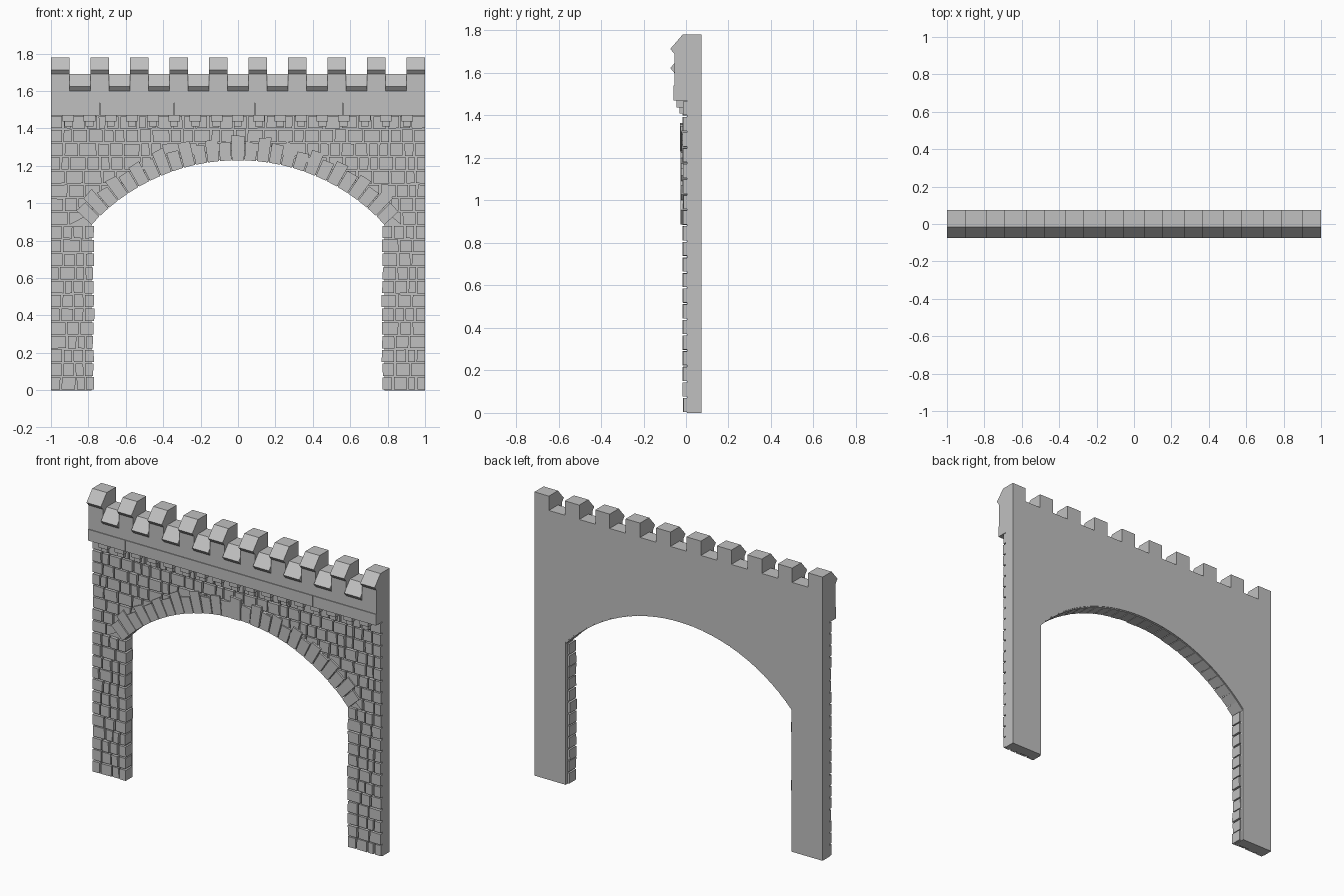
import bpy, bmesh, math, random
from mathutils import Vector

if "Cube" in bpy.data.objects:
    bpy.data.objects.remove(bpy.data.objects["Cube"])

random.seed(7)
stone_grey = bpy.data.materials.new("stone grey")
stone_grey.diffuse_color = (0.53, 0.53, 0.53, 1)
stone_grey.use_nodes = True
stone_grey.node_tree.nodes["Principled BSDF"].inputs["Base Color"].default_value = stone_grey.diffuse_color

R, ZC = 1.063, 0.167          # arch circle radius and centre height
BACK = 0.074


def prism(bm, pts, offset):
    """Extrude a closed planar outline along an offset vector."""
    a = [bm.verts.new(p) for p in pts]
    b = [bm.verts.new(Vector(p) + Vector(offset)) for p in pts]
    n = len(pts)
    faces = [bm.faces.new(a), bm.faces.new(b[::-1])]
    for i in range(n):
        j = (i + 1) % n
        faces.append(bm.faces.new((a[j], a[i], b[i], b[j])))
    bmesh.ops.recalc_face_normals(bm, faces=faces)


def front_prism(bm, xz, y0, y1):
    prism(bm, [(x, y0, z) for x, z in xz], (0, y1 - y0, 0))


def box(bm, x0, x1, y0, y1, z0, z1):
    front_prism(bm, [(x0, z0), (x1, z0), (x1, z1), (x0, z1)], y0, y1)


def finish(bm, name):
    me = bpy.data.meshes.new(name)
    bm.to_mesh(me)
    bm.free()
    me.materials.append(stone_grey)
    ob = bpy.data.objects.new(name, me)
    bpy.context.collection.objects.link(ob)
    return ob


# Plain backing wall with the arched opening
bm = bmesh.new()
rs, jamb = R + 0.006, 0.783
half = math.asin(jamb / rs)
outline = [(-1, 0), (-jamb, 0)]
for i in range(41):
    a = -half + 2 * half * i / 40
    outline.append((rs * math.sin(a), ZC + rs * math.cos(a)))
outline += [(jamb, 0), (1, 0), (1, 1.54), (-1, 1.54)]
front_prism(bm, outline, 0.005, BACK)
finish(bm, "backing_wall")


# Irregular facing stones laid in courses
def circle_z(x, r):
    return ZC + math.sqrt(max(r * r - x * x, 0))


def course(bm, x0, x1, z0, z1, over_arch, deep=None):
    cuts = [x0]
    while x1 - cuts[-1] > 0.12:
        cuts.append(cuts[-1] + random.uniform(0.045, 0.1))
    if x1 - cuts[-1] > 0.085:
        cuts.append((cuts[-1] + x1) / 2)
    cuts.append(x1)
    for k in range(len(cuts) - 1):
        a, b = cuts[k], cuts[k + 1]
        g = 0.003

        def j():
            return random.uniform(0, 0.004)
        # keep the outer wall ends flush
        la = 0 if abs(a) > 0.99 else g
        lb = 0 if abs(b) > 0.99 else g
        pts = [(a + la + (j() if la else 0), z0 + g + j() * 0.6),
               (b - lb - (j() if lb else 0), z0 + g + j() * 0.6),
               (b - lb - (j() if lb else 0), z1 - g - j() * 0.6),
               (a + la + (j() if la else 0), z1 - g - j() * 0.6)]
        if over_arch:
            low = [circle_z(p[0], 1.115) for p in pts]
            if low[2] > pts[2][1] and low[3] > pts[3][1]:
                continue
            pts = [(p[0], max(p[1], l)) for p, l in zip(pts, low)]
            if pts[1][1] >= pts[2][1] - 0.001:
                pts = [pts[0], pts[2], pts[3]]
            elif pts[0][1] >= pts[3][1] - 0.001:
                pts = [pts[0], pts[1], pts[2]]
        is_jamb = deep is not None and (abs(a - deep) < 1e-6 or abs(b - deep) < 1e-6)
        front_prism(bm, pts, random.uniform(-0.017, -0.011),
                    0.055 if is_jamb else 0.008)


bm = bmesh.new()
ROWS, H = 20, 1.47 / 20
for r in range(ROWS):
    z0, z1 = r * H, (r + 1) * H
    if z0 < 0.87:
        edge = 0.766 + random.uniform(-0.003, 0.005)
        course(bm, -1, -edge, z0, z1, False, -edge)
        edge = 0.766 + random.uniform(-0.003, 0.005)
        course(bm, edge, 1, z0, z1, False, edge)
    else:
        course(bm, -1, 1, z0, z1, True)
finish(bm, "facing_stones")

# Ring of arch stones, alternating in length, with a keystone
bm = bmesh.new()
N = 27
end = math.asin(0.785 / R)
step = 2 * end / N
for i in range(N):
    c = -end + step * (i + 0.5)
    key = i == N // 2
    h = step * (0.54 if key else 0.5) - 0.0022
    outer = 1.195 if key else (1.188 if i % 2 else 1.165) + random.uniform(-0.008, 0.008)
    tilt = random.uniform(-0.006, 0.006)
    pts = [(rr * math.sin(a), ZC + rr * math.cos(a)) for a, rr in
           ((c - h, R), (c + h, R), (c + h * 0.97, outer + tilt), (c - h * 0.97, outer - tilt))]
    front_prism(bm, pts, -0.029 if key else random.uniform(-0.027, -0.022), 0.07)
finish(bm, "arch_stones")

# Stepped corbels under the parapet band
bm = bmesh.new()
for i in range(17):
    x = -0.907 + i * 0.1132
    box(bm, x - 0.031, x + 0.031, -0.045, 0.01, 1.438, 1.472)
    box(bm, x - 0.021, x + 0.021, -0.031, 0.01, 1.41, 1.438)
finish(bm, "corbels")

# Projecting band made of long blocks
bm = bmesh.new()
seams = [-1, -0.74, -0.34, 0.09, 0.56, 1]
for a, b in zip(seams, seams[1:]):
    box(bm, a + (0.001 if a > -1 else 0), b - (0.001 if b < 1 else 0), -0.06, 0.03, 1.47, 1.54)
finish(bm, "parapet_band")


# Battlements: one weathered profile at two heights
def cap(bm, x0, x1, top):
    prof = [(BACK, 1.535), (-0.055, 1.535), (-0.055, top - 0.09),
            (-0.074, top - 0.067), (-0.016, top), (BACK, top)]
    prism(bm, [(x0, y, z) for y, z in prof], (x1 - x0, 0, 0))


merlons, sills = bmesh.new(), bmesh.new()
W, PITCH = 0.1, 1.9 / 9
for i in range(10):
    x = -1 + i * PITCH
    cap(merlons, x, x + W, 1.78)
    if i < 9:
        cap(sills, x + W, x + PITCH, 1.69)
finish(merlons, "merlons")
finish(sills, "crenel_sills")
